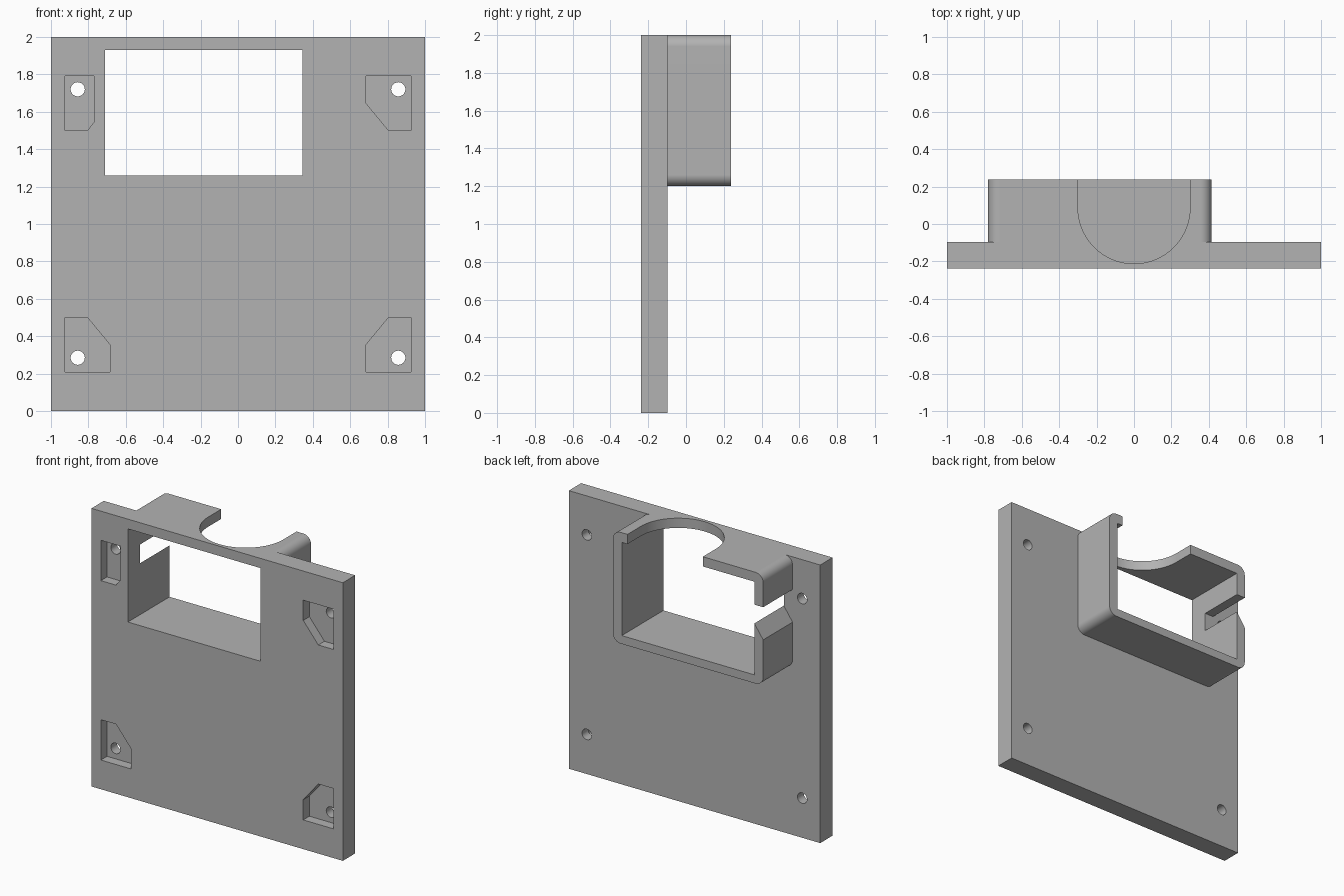
import bpy, bmesh
from math import sin, cos, pi
from mathutils import Vector

cube = bpy.data.objects.get("Cube")
if cube:
    bpy.data.objects.remove(cube, do_unlink=True)

grey = bpy.data.materials.new("plain grey")
grey.use_nodes = True
grey.diffuse_color = (0.45, 0.45, 0.45, 1)
grey.node_tree.nodes["Principled BSDF"].inputs["Base Color"].default_value = grey.diffuse_color

FRONT, PLATE_BACK, BACK = -0.237, -0.097, 0.237


def prism(name, outline, start, end, axis="y"):
    """Extrude a closed outline: (x, z) along y, or (x, y) along z."""
    place = (lambda p, d: (p[0], d, p[1])) if axis == "y" else (lambda p, d: (p[0], p[1], d))
    bm = bmesh.new()
    face = bm.faces.new([bm.verts.new(place(p, start)) for p in outline])
    top = bmesh.ops.extrude_face_region(bm, geom=[face])["geom"]
    shift = Vector(place((0, 0), end - start))
    bmesh.ops.translate(bm, vec=shift, verts=[v for v in top if isinstance(v, bmesh.types.BMVert)])
    bmesh.ops.recalc_face_normals(bm, faces=bm.faces)
    mesh = bpy.data.meshes.new(name)
    bm.to_mesh(mesh)
    bm.free()
    mesh.materials.append(grey)
    obj = bpy.data.objects.new(name, mesh)
    bpy.context.collection.objects.link(obj)
    return obj


def arc(cx, cy, r, a0, a1, n):
    return [(cx + r * cos(a0 + (a1 - a0) * i / n), cy + r * sin(a0 + (a1 - a0) * i / n))
            for i in range(n + 1)]


def rect(x0, x1, z0, z1):
    return [(x0, z0), (x1, z0), (x1, z1), (x0, z1)]


def rounded_rect(x0, x1, z0, z1, r):
    corners = [(x1 - r, z1 - r), (x0 + r, z1 - r), (x0 + r, z0 + r), (x1 - r, z0 + r)]
    return [p for i, (x, z) in enumerate(corners)
            for p in arc(x, z, r, i * pi / 2, (i + 1) * pi / 2, 8)]


def combine(body, tool, operation="DIFFERENCE"):
    mod = body.modifiers.new("cut", "BOOLEAN")
    mod.operation, mod.solver, mod.object = operation, "EXACT", tool
    bpy.context.view_layer.objects.active = body
    bpy.ops.object.modifier_apply(modifier=mod.name)
    bpy.data.objects.remove(tool, do_unlink=True)


# Square plate with the rounded collar on its back
body = prism("mounting_plate", rect(-1, 1, 0, 2), FRONT, PLATE_BACK)
collar = prism("collar", rounded_rect(-0.78, 0.415, 1.2, 2, 0.06), -0.16, BACK)
combine(body, collar, "UNION")

# Rectangular window through plate and collar
combine(body, prism("window", rect(-0.71, 0.345, 1.26, 1.93), -0.5, 0.5))

# U-shaped notch in the collar's top wall
notch = arc(0, 0.088, 0.3, pi, 2 * pi, 40) + [(0.3, 0.5), (-0.3, 0.5)]
combine(body, prism("notch", notch, 1.6, 2.2, "z"))

# Side slot with a sloping lower edge
slot = [(-0.6, 1.63), (-0.71, 1.63), (-0.78, 1.53), (-0.9, 1.53), (-0.9, 1.765), (-0.6, 1.765)]
combine(body, prism("slot", slot, PLATE_BACK, 0.5))

# Corner pockets and screw holes; the pocket beside the window is narrower
wide = [(0.925, 0), (0.925, 0.29), (0.685, 0.29), (0.685, 0.145), (0.805, 0)]
narrow = [(0.925, 0), (0.925, 0.29), (0.77, 0.29), (0.77, 0.045), (0.805, 0)]
for side in (-1, 1):
    for upper in (False, True):
        shape = narrow if upper and side < 0 else wide
        pocket = [(side * x, 1.5 + z if upper else 0.5 - z) for x, z in shape]
        combine(body, prism("pocket", pocket, -0.5, FRONT + 0.07))
        hole = arc(side * 0.857, 1.72 if upper else 0.285, 0.038, 0, 2 * pi, 24)[:-1]
        combine(body, prism("screw_hole", hole, -0.5, 0.5))

# Smooth the round surfaces, keep the flats flat
bpy.ops.object.select_all(action="DESELECT")
body.select_set(True)
bpy.context.view_layer.objects.active = body
bpy.ops.object.shade_smooth_by_angle()
body.modifiers.new("flat_faces", "WEIGHTED_NORMAL").keep_sharp = True
